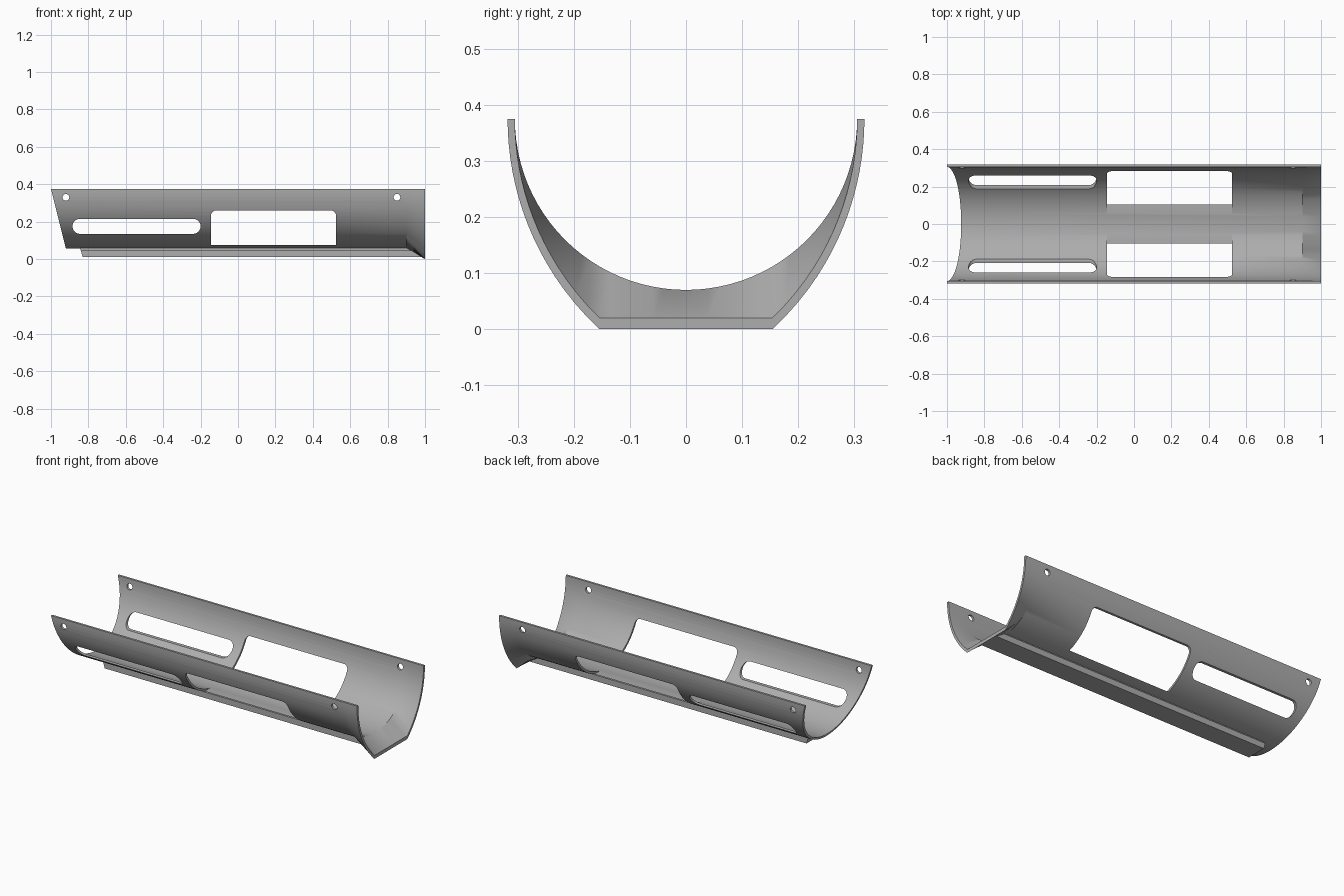
import bpy, bmesh
from math import sin, cos, pi, sqrt

cube = bpy.data.objects.get("Cube")
if cube:
    bpy.data.objects.remove(cube)

RIM, R_OUT, R_IN = 0.375, 0.318, 0.305   # rim height and pipe radii
SEGS, CORNER = 48, 8                     # half circle steps, steps from bottom to flare corner
FLARE_X, FLOOR_HALF = 0.9, 0.154

grey = bpy.data.materials.new("plain grey")
grey.use_nodes = True
grey.diffuse_color = (0.42, 0.42, 0.42, 1)
grey.node_tree.nodes["Principled BSDF"].inputs["Base Color"].default_value = grey.diffuse_color


def make_object(name, bm):
    bmesh.ops.recalc_face_normals(bm, faces=bm.faces)
    mesh = bpy.data.meshes.new(name)
    bm.to_mesh(mesh)
    bm.free()
    mesh.materials.append(grey)
    obj = bpy.data.objects.new(name, mesh)
    bpy.context.collection.objects.link(obj)
    return obj


def loft(name, rings):
    """Skin closed rings of equal length; cap style is left to the caller."""
    bm = bmesh.new()
    vs = [[bm.verts.new(p) for p in ring] for ring in rings]
    n = len(vs[0])
    for a, b in zip(vs, vs[1:]):
        for i in range(n):
            j = (i + 1) % n
            bm.faces.new((a[i], a[j], b[j], b[i]))
    return bm, vs


def round_section(r):
    angles = [-pi / 2 + pi * i / SEGS for i in range(SEGS + 1)]
    return [(r * sin(a), RIM - r * cos(a)) for a in angles]


def flared_section(r, floor):
    """Flat floor with two bowed sides that end upright at the rim."""
    drop = RIM - floor
    w = r - FLOOR_HALF
    bow = (w * w + drop * drop) / (2 * w)
    half = []
    for i in range(SEGS // 2 + 1):
        if i <= CORNER:
            half.append((FLOOR_HALF * i / CORNER, floor))
        else:
            z = floor + drop * (i - CORNER) / (SEGS // 2 - CORNER)
            half.append((r - bow + sqrt(bow * bow - (RIM - z) ** 2), z))
    return [(-y, z) for y, z in half[:0:-1]] + half


def wall(outer, inner):
    return outer + inner[::-1]


# Shell: slanted left end, round pipe, flared right end
pipe = wall(round_section(R_OUT), round_section(R_IN))
flare = wall(flared_section(R_OUT, 0), flared_section(R_IN, 0.02))
bm, rings = loft("shell", [
    [(-1 + (RIM - z) * 0.25, y, z) for y, z in pipe],
    [(FLARE_X, y, z) for y, z in pipe],
    [(1, y, z) for y, z in flare]])
n = len(pipe)
for ring in (rings[0], rings[-1]):
    for i in range(SEGS):
        bm.faces.new((ring[i], ring[i + 1], ring[n - 2 - i], ring[n - 1 - i]))
shell = make_object("shell", bm)


# Cutters run right across the shell
def rounded_outline(x0, x1, z0, z1, low, high, steps=8):
    pts = []
    corners = [(x1, z0, -1, 1, low, -pi / 2), (x1, z1, -1, -1, high, 0),
               (x0, z1, 1, -1, high, pi / 2), (x0, z0, 1, 1, low, pi)]
    for x, z, sx, sz, r, start in corners:
        count = steps if r else 0
        for i in range(count + 1):
            a = start + (pi / 2 * i / steps)
            pts.append((x + sx * r + r * cos(a), z + sz * r + r * sin(a)))
    return pts


def cut(name, outline):
    bm, rings = loft(name, [[(x, y, z) for x, z in outline] for y in (-0.5, 0.5)])
    bmesh.ops.remove_doubles(bm, verts=bm.verts, dist=0.0005)
    bmesh.ops.holes_fill(bm, edges=bm.edges, sides=0)
    cutter = make_object(name, bm)
    cutter.hide_render = True
    mod = shell.modifiers.new(name, "BOOLEAN")
    mod.operation, mod.solver, mod.object = "DIFFERENCE", "EXACT", cutter
    bpy.context.view_layer.objects.active = shell
    bpy.ops.object.modifier_apply(modifier=name)
    bpy.data.objects.remove(cutter)


cut("window_cutter", rounded_outline(-0.145, 0.525, 0.075, 0.26, 0, 0.03))
cut("slot_cutter", rounded_outline(-0.885, -0.2, 0.135, 0.215, 0.04, 0.04))
for x in (-0.92, 0.85):
    cut("hole_cutter", rounded_outline(x - 0.018, x + 0.018, 0.312, 0.348, 0.018, 0.018, 4))

# Underside rail: narrow neck with a wider foot, both ends slanted
half = [(0.045, 0.064), (0.045, 0.045), (0.06, 0.045), (0.06, 0.01)]
section = half + [(-y, z) for y, z in half[::-1]]
bm, rings = loft("rail", [
    [(-0.83 - (z - 0.01) * 0.3, y, z) for y, z in section],
    [(FLARE_X + 0.008 + (0.057 - z) / 0.57, y, z) for y, z in section]])
for ring in rings:
    bm.faces.new(ring)
rail = make_object("rail", bm)

# Smooth curved faces, keep cut edges crisp
for obj in (shell, rail):
    bpy.ops.object.select_all(action="DESELECT")
    obj.select_set(True)
    bpy.context.view_layer.objects.active = obj
    bpy.ops.object.shade_smooth_by_angle(angle=0.5)
